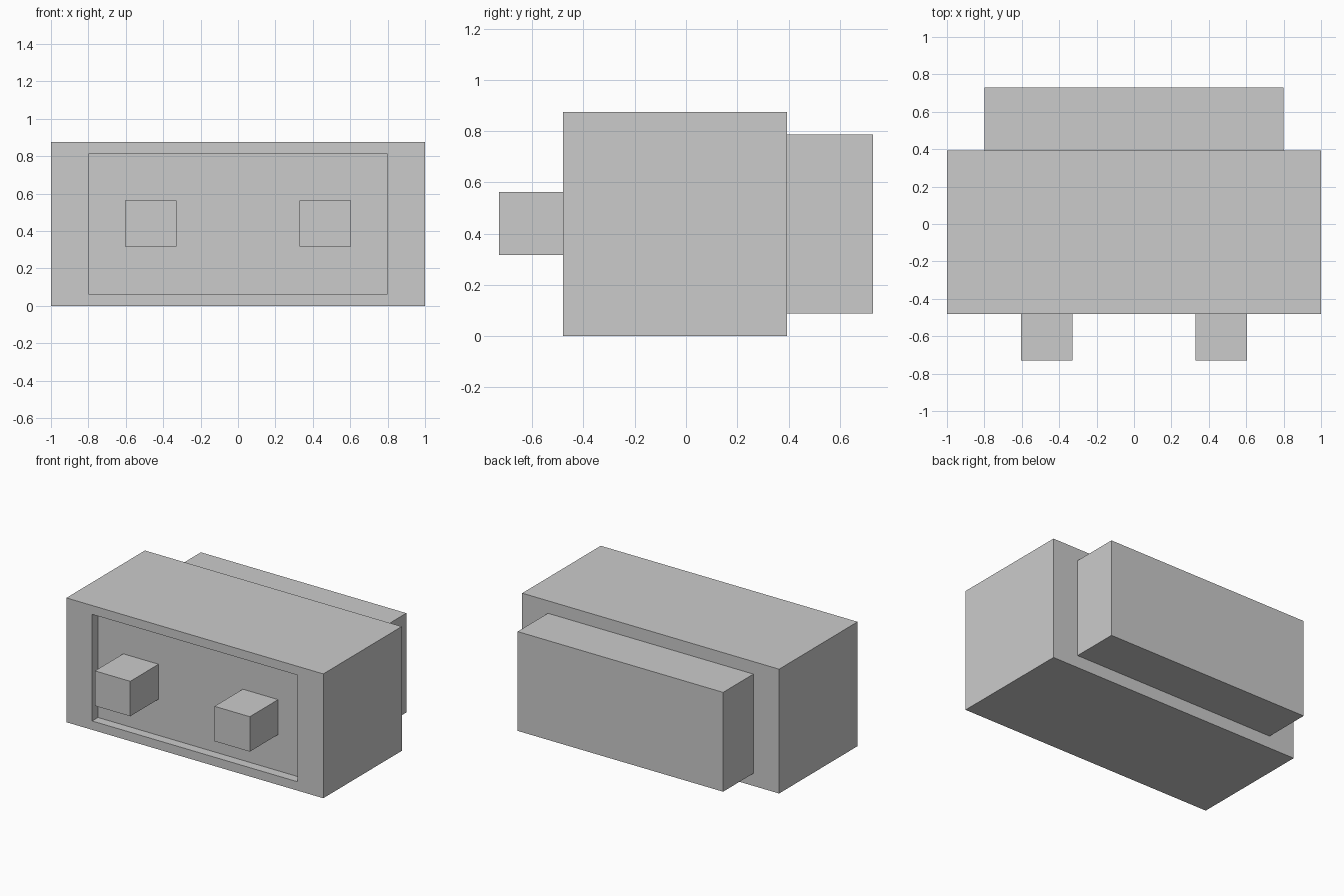
import bpy
import bmesh

cube = bpy.data.objects.get("Cube")
if cube:
    bpy.data.objects.remove(cube, do_unlink=True)

grey = bpy.data.materials.new("plain grey")
grey.use_nodes = True
colour = (0.6, 0.6, 0.6, 1)
grey.diffuse_color = colour
grey.node_tree.nodes["Principled BSDF"].inputs["Base Color"].default_value = colour


def box(name, low, high):
    """Add a flat-shaded box between two opposite corners."""
    mesh = bpy.data.meshes.new(name)
    bm = bmesh.new()
    bmesh.ops.create_cube(bm, size=1)
    for v in bm.verts:
        v.co = [h if c > 0 else l for c, l, h in zip(v.co, low, high)]
    bm.to_mesh(mesh)
    bm.free()
    mesh.materials.append(grey)
    obj = bpy.data.objects.new(name, mesh)
    bpy.context.collection.objects.link(obj)
    return obj


FRONT, BACK, RECESS = -0.48, 0.393, 0.065
HEIGHT, MARGIN = 0.875, 0.088

# Main housing, its front face inset and pushed in to form a recess
housing = box("housing", (-1, FRONT, 0), (1, BACK, HEIGHT))
bm = bmesh.new()
bm.from_mesh(housing.data)
bm.normal_update()
front = min(bm.faces, key=lambda f: f.normal.y)
bmesh.ops.inset_individual(bm, faces=[front], thickness=MARGIN)
for v in front.verts:
    v.co.x = 0.8 if v.co.x > 0 else -0.8
inner = bmesh.ops.extrude_discrete_faces(bm, faces=[front])["faces"][0]
bmesh.ops.translate(bm, verts=inner.verts, vec=(0, RECESS, 0))
bm.to_mesh(housing.data)
bm.free()

# Block standing out at the back
box("rear_block", (-0.8, BACK, MARGIN), (0.8, 0.73, HEIGHT - MARGIN))

# Pair of pegs rising from the floor of the recess
for side, x in (("left", 0.328), ("right", -0.603)):
    box(side + "_peg", (x, -0.73, 0.317), (x + 0.275, FRONT + RECESS, 0.563))
